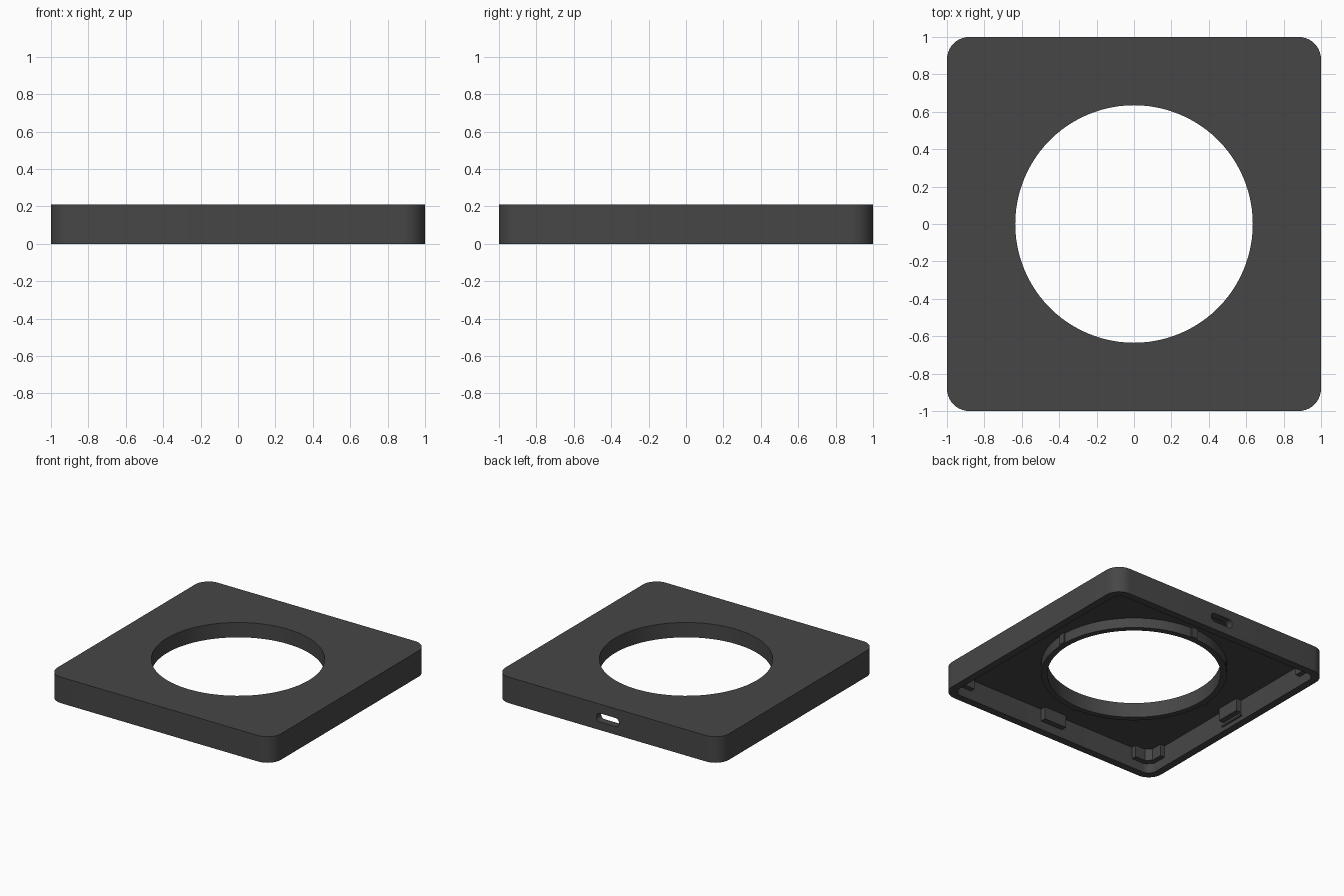
import bpy, bmesh, math

if "Cube" in bpy.data.objects:
    bpy.data.objects.remove(bpy.data.objects["Cube"])

mat = bpy.data.materials.new("charcoal_plastic")
mat.diffuse_color = (0.062, 0.062, 0.062, 1)
mat.use_nodes = True
mat.node_tree.nodes["Principled BSDF"].inputs["Base Color"].default_value = mat.diffuse_color


def rounded_rect(w, h, r, n=10, cx=0, cy=0):
    """Outline of a rounded rectangle with half sizes w and h."""
    pts = []
    for k, (sx, sy) in enumerate(((1, 1), (-1, 1), (-1, -1), (1, -1))):
        for i in range(n + 1):
            a = math.pi / 2 * (k + i / n)
            pts.append((cx + sx * (w - r) + r * math.cos(a),
                        cy + sy * (h - r) + r * math.sin(a)))
    return pts


def circle(r, n=96):
    return [(r * math.cos(2 * math.pi * i / n), r * math.sin(2 * math.pi * i / n))
            for i in range(n)]


def prism(name, pts, z0, z1):
    """Extrude an outline from z0 up to z1."""
    bm = bmesh.new()
    face = bm.faces.new([bm.verts.new((x, y, z0)) for x, y in pts])
    ext = bmesh.ops.extrude_face_region(bm, geom=[face])
    for v in ext["geom"]:
        if isinstance(v, bmesh.types.BMVert):
            v.co.z = z1
    bmesh.ops.recalc_face_normals(bm, faces=bm.faces)
    me = bpy.data.meshes.new(name)
    bm.to_mesh(me)
    bm.free()
    ob = bpy.data.objects.new(name, me)
    bpy.context.collection.objects.link(ob)
    me.materials.append(mat)
    return ob


def activate(ob):
    bpy.ops.object.select_all(action='DESELECT')
    ob.select_set(True)
    bpy.context.view_layer.objects.active = ob


def cut(ob, cutter):
    """Subtract the cutter and remove it."""
    mod = ob.modifiers.new("cut", 'BOOLEAN')
    mod.operation = 'DIFFERENCE'
    mod.solver = 'EXACT'
    mod.object = cutter
    activate(ob)
    bpy.ops.object.modifier_apply(modifier=mod.name)
    bpy.data.objects.remove(cutter, do_unlink=True)


def smooth(ob):
    activate(ob)
    bpy.ops.object.shade_smooth_by_angle(angle=math.radians(30))


def box(name, x0, x1, y0, y1, z0, z1):
    return prism(name, [(x0, y0), (x1, y0), (x1, y1), (x0, y1)], z0, z1)


HEIGHT, CEILING, INNER = 0.21, 0.17, 0.94
HOLE, RING = 0.635, 0.68

# Open-bottomed cover with a round window
cover = prism("cover", rounded_rect(1, 1, 0.12), 0, HEIGHT)
cut(cover, prism("cavity", rounded_rect(INNER, INNER, 0.07), -0.1, CEILING))
cut(cover, prism("window", circle(HOLE), 0.1, 0.3))

# Cable slot through the back wall
slot = prism("slot", rounded_rect(0.1, 0.035, 0.03, 6), -0.1, 0.1)
slot.rotation_euler = (math.pi / 2, 0, 0)
slot.location = (0, 1, 0.1)
bpy.context.view_layer.update()
cut(cover, slot)
smooth(cover)

# Collar hanging below the window
collar = prism("window_collar", circle(RING), 0.09, CEILING)
cut(collar, prism("collar_bore", circle(HOLE), 0, 0.3))
smooth(collar)

# Small ribs on the collar at the four quarter points
for i in range(4):
    rib = box("collar_rib", RING - 0.01, RING + 0.012, -0.025, 0.025, 0.09, CEILING)
    rib.rotation_euler.z = i * math.pi / 2

# Mounting tabs at the middle of the left, front and right walls
for i in (2, 3, 0):
    tab = box("wall_tab", INNER - 0.045, INNER + 0.01, -0.1, 0.1, 0.07, CEILING)
    tab.rotation_euler.z = i * math.pi / 2

# Snap ridges below the side tabs
for s in (-1, 1):
    a, b = sorted((s * (INNER - 0.012), s * (INNER + 0.01)))
    box("snap_ridge", a, b, -0.11, 0.11, 0.035, 0.047)

# L-shaped stops in the four inner corners
for i in range(4):
    o, m, n = INNER + 0.005, INNER - 0.04, 0.77
    stop = prism("corner_stop",
                 [(n, o), (n, m), (m - 0.04, m), (m, m - 0.04), (m, n), (o, n),
                  (o, o - 0.06), (o - 0.06, o)], 0.075, CEILING)
    stop.rotation_euler.z = i * math.pi / 2
